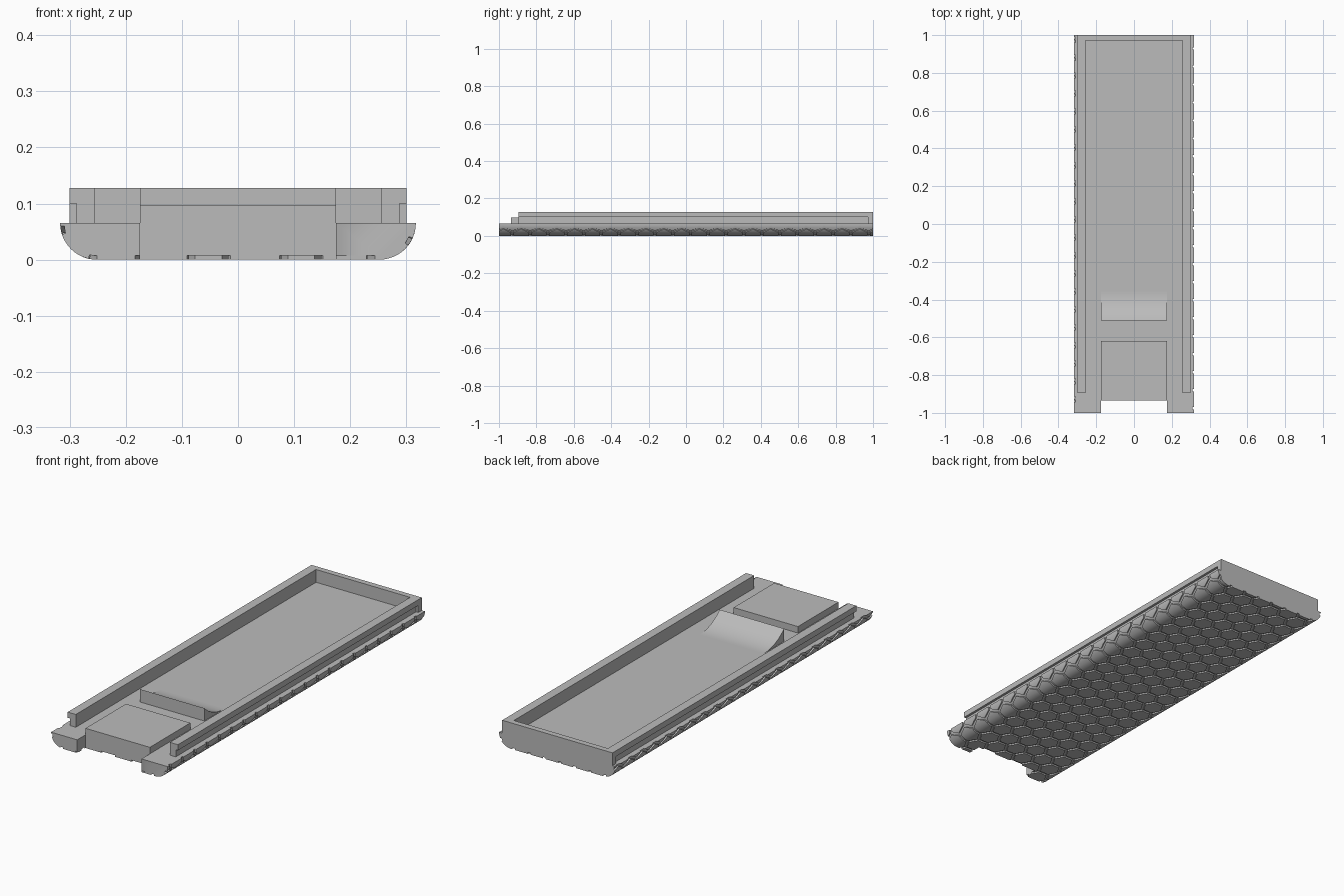
import bpy, bmesh, math
from mathutils import Vector

if "Cube" in bpy.data.objects:
    bpy.data.objects.remove(bpy.data.objects["Cube"], do_unlink=True)

grey = bpy.data.materials.new("plain grey")
grey.use_nodes = True
colour = (0.5, 0.5, 0.5, 1)
grey.diffuse_color = colour
grey.node_tree.nodes["Principled BSDF"].inputs["Base Color"].default_value = colour

DECK, TOP = 0.065, 0.128          # deck and rim heights
SLOT_X, SLOT_Y = 0.175, -0.935    # front notch
FLAT, R_OUT, R_IN = 0.252, 0.065, 0.058   # flat underside, corner radii
ARC = R_OUT * math.pi / 2


def finish(name, bm):
    bmesh.ops.recalc_face_normals(bm, faces=bm.faces)
    mesh = bpy.data.meshes.new(name)
    bm.to_mesh(mesh)
    bm.free()
    mesh.materials.append(grey)
    obj = bpy.data.objects.new(name, mesh)
    bpy.context.collection.objects.link(obj)
    bpy.ops.object.select_all(action='DESELECT')
    obj.select_set(True)
    bpy.context.view_layer.objects.active = obj
    bpy.ops.object.shade_smooth_by_angle(angle=math.radians(25))
    return obj


def prism(name, points, start, end, axis="y"):
    """Extrude a 2D profile along y (profile x,z) or x (profile y,z)."""
    bm = bmesh.new()
    place = (lambda a, b, t: (a, t, b)) if axis == "y" else (lambda a, b, t: (t, a, b))
    face = bm.faces.new([bm.verts.new(place(a, b, start)) for a, b in points])
    new = bmesh.ops.extrude_face_region(bm, geom=[face], use_keep_orig=True)["geom"]
    moved = [v for v in new if isinstance(v, bmesh.types.BMVert)]
    bmesh.ops.translate(bm, verts=moved, vec=place(0, 0, end - start))
    return finish(name, bm)


def box(name, x0, x1, y0, y1, z0, z1):
    return prism(name, [(x0, z0), (x1, z0), (x1, z1), (x0, z1)], y0, y1)


# Base with rounded lower corners and a notch in the front
steps = 12
angles = [i / steps * math.pi / 2 for i in range(steps + 1)]
right = [(FLAT + R_IN * math.sin(a), DECK - R_IN * math.cos(a)) for a in angles]
base = prism("base", right + [(-x, z) for x, z in reversed(right)], -1, 1)
cutter = box("notch_cutter", -SLOT_X, SLOT_X, -1.1, SLOT_Y, -0.1, 0.2)
cutter.hide_render = True
notch = base.modifiers.new("notch", 'BOOLEAN')
notch.object, notch.operation, notch.solver = cutter, 'DIFFERENCE', 'EXACT'
bpy.context.view_layer.objects.active = base
bpy.ops.object.modifier_apply(modifier="notch")
bpy.data.objects.remove(cutter, do_unlink=True)

# Hexagonal grip tiles, laid out flat, clipped, thickened and wrapped round the base
COLUMN = 0.0825
PITCH = COLUMN * 2 / math.sqrt(3)
radius = (PITCH - 0.013) / math.sqrt(3)
bm = bmesh.new()
for col in range(-6, 6):
    for row in range(-1, 23):
        cx = 0.03 + col * COLUMN
        cy = -1 + PITCH * (row - 0.25 + 0.5 * (col % 2))
        bm.faces.new([bm.verts.new((cx + radius * math.cos(k * math.pi / 3),
                                    cy + radius * math.sin(k * math.pi / 3), 0))
                      for k in range(6)])


def slice_tiles(point, normal, clip=False):
    bmesh.ops.bisect_plane(bm, geom=bm.verts[:] + bm.edges[:] + bm.faces[:],
                           plane_co=point, plane_no=normal, clear_outer=clip)


for side in (-1, 1):
    slice_tiles((0, side, 0), (0, side, 0), True)
    slice_tiles((side * (FLAT + ARC), 0, 0), (side, 0, 0), True)
    slice_tiles((side * SLOT_X, 0, 0), (side, 0, 0))
    for i in range(steps):
        slice_tiles((side * (FLAT + ARC * i / steps), 0, 0), (side, 0, 0))
slice_tiles((0, SLOT_Y, 0), (0, 1, 0))
in_slot = []
for f in bm.faces:
    c = f.calc_center_median()
    if abs(c.x) < SLOT_X and c.y < SLOT_Y:
        in_slot.append(f)
bmesh.ops.delete(bm, geom=in_slot, context='FACES')
new = bmesh.ops.extrude_face_region(bm, geom=bm.faces[:], use_keep_orig=True)["geom"]
for v in new:
    if isinstance(v, bmesh.types.BMVert):
        v.co.z = 1
for v in bm.verts:
    s, r = v.co.x, R_OUT if v.co.z > 0.5 else R_IN - 0.001
    a = max(0, abs(s) - FLAT) / R_OUT
    v.co = Vector((math.copysign(min(abs(s), FLAT) + r * math.sin(a), s),
                   v.co.y, DECK - r * math.cos(a)))
finish("grip_tiles", bm)

# Side rails with an undercut groove on the outside, and the back wall
INNER, GROOVE, OUTER, LIP, BACK = 0.256, 0.288, 0.3, 0.1, 0.972
rail = [(INNER, DECK), (GROOVE, DECK), (GROOVE, LIP), (OUTER, LIP), (OUTER, TOP), (INNER, TOP)]
for name, side in (("left_rail", 1), ("right_rail", -1)):
    prism(name, [(side * x, z) for x, z in rail], -0.895, BACK)
box("back_wall", -OUTER, OUTER, BACK, 1, DECK, TOP)

# Raised block behind the notch
box("front_block", -SLOT_X, SLOT_X, SLOT_Y, -0.62, DECK, 0.097)

# Concave ramp rising from the tray floor to a steep front face
run, rise, front = 0.155, TOP - DECK, -0.512
bend = (run ** 2 + rise ** 2) / (2 * rise)
sweep = math.asin(run / bend)
curve = [(front + run - bend * math.sin(sweep * i / 16),
          DECK + bend * (1 - math.cos(sweep * i / 16))) for i in range(17)]
prism("ramp", curve + [(front, DECK)], -SLOT_X, SLOT_X, "x")
